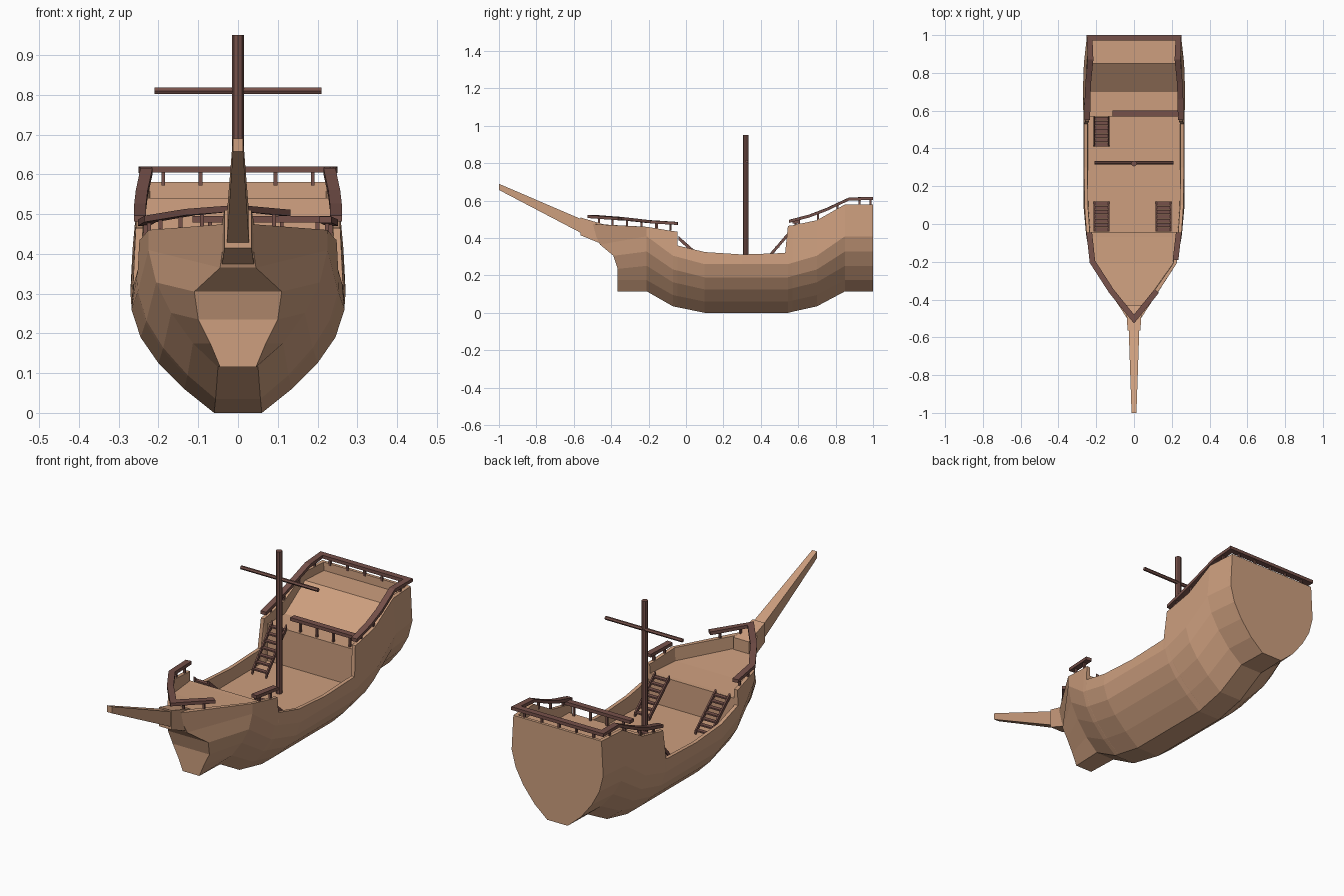
import bpy, bmesh, math
from mathutils import Vector

if "Cube" in bpy.data.objects:
    bpy.data.objects.remove(bpy.data.objects["Cube"])


def material(name, col):
    m = bpy.data.materials.new(name)
    m.diffuse_color = (*col, 1)
    m.use_nodes = True
    m.node_tree.nodes["Principled BSDF"].inputs["Base Color"].default_value = m.diffuse_color
    return m


TAN = material("light_timber", (0.61, 0.345, 0.21))
BROWN = material("dark_timber", (0.18, 0.082, 0.068))


def finish(bm, name, mat):
    bmesh.ops.remove_doubles(bm, verts=bm.verts, dist=1e-5)
    bmesh.ops.recalc_face_normals(bm, faces=bm.faces)
    me = bpy.data.meshes.new(name)
    bm.to_mesh(me)
    bm.free()
    me.materials.append(mat)
    ob = bpy.data.objects.new(name, me)
    bpy.context.collection.objects.link(ob)
    return ob


def bridge(bm, a, b):
    n = len(a)
    for i in range(n):
        bm.faces.new((a[i], a[(i + 1) % n], b[(i + 1) % n], b[i]))


def loft(bm, rings, caps=True):
    rs = [[bm.verts.new(p) for p in r] for r in rings]
    for a, b in zip(rs, rs[1:]):
        bridge(bm, a, b)
    if caps:
        bm.faces.new(rs[0])
        bm.faces.new(rs[-1])
    return rs


def sweep(bm, pts, w, h):
    """Flat bar along a path, mitred in plan."""
    pts = [Vector(p) for p in pts]
    rings = []
    for i, p in enumerate(pts):
        d1 = pts[min(i + 1, len(pts) - 1)] - pts[i]
        d0 = pts[i] - pts[max(i - 1, 0)]
        dirs = [Vector((d.x, d.y, 0)).normalized() for d in (d0, d1) if d.length > 0]
        t = sum(dirs, Vector()).normalized()
        k = 1 / max(t.dot(dirs[0]), 0.5)
        s = Vector((t.y, -t.x, 0)) * w / 2 * k
        u = Vector((0, 0, h / 2))
        rings.append([p - s - u, p + s - u, p + s + u, p - s + u])
    loft(bm, rings)


def box(bm, c, s):
    x, y, z = (v / 2 for v in s)
    c = Vector(c)
    loft(bm, [[c + Vector((a * x, b * y, e * z)) for a, b in
               ((-1, -1), (1, -1), (1, 1), (-1, 1))] for e in (-1, 1)])


# Hull: lofted cross-sections, with bulwarks, decks and bulkheads in one skin
SECTION = [(0.06, 0, 1), (0.135, 0.06, 1), (0.2, 0.125, 1.1), (0.245, 0.19, 1.2), (0.268, 0.26, 1.3)]
# y, width scale, keel rise, top z, top half width, deck z
STATIONS = [
    (-0.21, 0.84, 0.115, 0.46, 0.225, 0.395), (-0.07, 0.94, 0.035, 0.437, 0.245, 0.39),
    (-0.046, 0.95, 0.03, 0.435, 0.248, 0.39), (-0.045, 0.95, 0.03, 0.36, 0.252, 0.25),
    (0.1, 1, 0, 0.325, 0.262, 0.25), (0.3, 1, 0, 0.312, 0.264, 0.25),
    (0.53, 1, 0, 0.32, 0.264, 0.25), (0.545, 1, 0, 0.465, 0.257, 0.25),
    (0.569, 1, 0.006, 0.468, 0.257, 0.25), (0.57, 1, 0.006, 0.468, 0.257, 0.43),
    (0.7, 1.01, 0.035, 0.495, 0.255, 0.432), (0.85, 0.99, 0.115, 0.58, 0.25, 0.54),
    (0.984, 0.935, 0.115, 0.58, 0.241, 0.54), (0.985, 0.935, 0.115, 0.58, 0.241, 0.58),
    (1.0, 0.93, 0.115, 0.58, 0.24, 0.58)]
BOW = [(0.045, -0.365, 0.115), (0.07, -0.365, 0.175), (0.1, -0.365, 0.235), (0.11, -0.388, 0.305),
       (0.045, -0.46, 0.365), (0.03, -0.51, 0.475), (0.012, -0.49, 0.475), (0.012, -0.485, 0.415)]


def mirrored(half):
    return half + [(-x, y, z) for x, y, z in reversed(half)]


rings = [mirrored(BOW)]
for y, w, k, top, tw, deck in STATIONS:
    half = [(x * w, y, z + k * m) for x, z, m in SECTION]
    half += [(tw, y, top), (tw - 0.018, y, top), (tw - 0.02, y, deck)]
    rings.append(mirrored(half))
bm = bmesh.new()
rs = loft(bm, rings, caps=False)
bow = rs[0]
for i in range(7):
    bm.faces.new((bow[i], bow[i + 1], bow[14 - i], bow[15 - i]))
bm.faces.new(rs[-1])
finish(bm, "hull", TAN)


# Bowsprit: chunky base and tapered spar
def spar(name, ends):
    bm = bmesh.new()
    loft(bm, [[(-w, y, lo), (w, y, lo), (w, y, hi), (-w, y, hi)] for y, w, lo, hi in ends])
    finish(bm, name, TAN)


spar("bowsprit_base", [(-0.43, 0.042, 0.36, 0.47), (-0.565, 0.034, 0.415, 0.51)])
spar("bowsprit", [(-0.5, 0.03, 0.395, 0.475), (-1.0, 0.013, 0.657, 0.69)])


# Mast and yard
def pole(name, r, depth, loc, rot, sides):
    bpy.ops.mesh.primitive_cylinder_add(vertices=sides, radius=r, depth=depth, location=loc, rotation=rot)
    o = bpy.context.object
    o.name = name
    o.data.materials.append(BROWN)


pole("mast", 0.015, 0.7, (0, 0.32, 0.6), (0, 0, 0), 8)
pole("yard", 0.009, 0.42, (0, 0.325, 0.81), (0, math.pi / 2, 0), 6)


# Railings: bar on short posts
def railing(name, pts, drop=0.04, spacing=0.09):
    bm = bmesh.new()
    sweep(bm, pts, 0.03, 0.016)
    for a, b in zip(pts, pts[1:]):
        a, b = Vector(a), Vector(b)
        n = max(1, round((b - a).length / spacing))
        for i in range(n):
            p = a.lerp(b, (i + 0.5) / n)
            box(bm, p - Vector((0, 0, drop / 2)), (0.01, 0.01, drop))
    finish(bm, name, BROWN)


railing("fore_railing", [(-0.237, -0.045, 0.478), (-0.22, -0.2, 0.488), (-0.12, -0.355, 0.505),
                         (0, -0.503, 0.515), (0.12, -0.355, 0.503)])
railing("fore_railing_short", [(0.237, -0.045, 0.478), (0.22, -0.19, 0.486)])
side = [(0.247, 0.55, 0.489), (0.246, 0.66, 0.518), (0.242, 0.75, 0.552),
        (0.23, 0.87, 0.608), (0.235, 0.986, 0.612)]
railing("stern_railing", side + [(-x, y, z) for x, y, z in reversed(side)])
railing("quarterdeck_railing", [(-0.115, 0.585, 0.487), (0.245, 0.585, 0.487)], drop=0.06)


# Stairs: two sloping stringers with treads
def stairs(name, x, y0, z0, y1, z1, n=7, w=0.076):
    bm = bmesh.new()
    for s in (-1, 1):
        sweep(bm, [(x + s * w / 2, y0, z0), (x + s * w / 2, y1, z1)], 0.008, 0.022)
    for i in range(n):
        t = (i + 0.5) / n
        box(bm, (x, y0 + (y1 - y0) * t, z0 + (z1 - z0) * t), (w, 0.02, 0.007))
    finish(bm, name, BROWN)


stairs("fore_stairs_left", -0.172, 0.12, 0.257, -0.04, 0.4)
stairs("fore_stairs_right", 0.157, 0.12, 0.257, -0.04, 0.4)
stairs("aft_stairs", -0.172, 0.41, 0.262, 0.568, 0.445)
